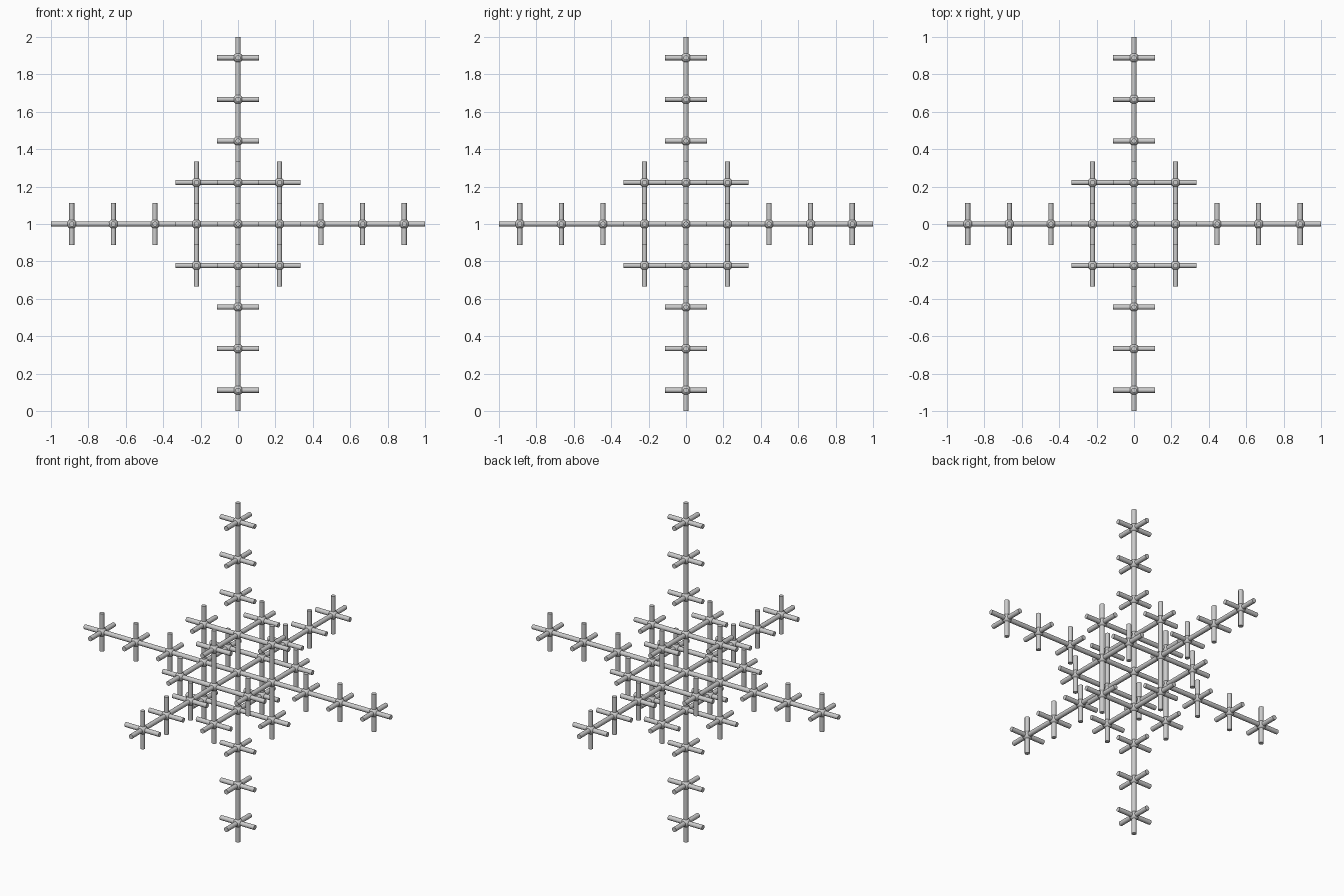
import bpy, bmesh
from math import pi
from mathutils import Matrix, Vector

if "Cube" in bpy.data.objects:
    bpy.data.objects.remove(bpy.data.objects["Cube"])

STEP = 2 / 9          # node spacing; each node carries six half-step rods
ROD_R, BALL_R = 0.0135, 0.026
CENTRE = Vector((0, 0, 1))

# one jack-shaped unit: three crossed rods and a small ball
def make_unit():
    bm = bmesh.new()
    for rot in (Matrix(), Matrix.Rotation(pi / 2, 4, 'X'), Matrix.Rotation(pi / 2, 4, 'Y')):
        bmesh.ops.create_cone(bm, cap_ends=True, segments=16, radius1=ROD_R,
                              radius2=ROD_R, depth=STEP, matrix=rot)
    bmesh.ops.create_uvsphere(bm, u_segments=16, v_segments=10, radius=BALL_R)
    for f in bm.faces:
        f.smooth = len(f.verts) <= 4
    for e in bm.edges:
        e.smooth = len(e.link_faces) == 2 and e.calc_face_angle(0) < 0.7
    me = bpy.data.meshes.new("jack_unit")
    bm.to_mesh(me)
    bm.free()
    return me

unit = make_unit()

# lattice: six long arms of four units, plus the twelve edge units round the core
R = range(-4, 5)
for i in R:
    for j in R:
        for k in R:
            p = (i, j, k)
            on_arm = p.count(0) >= 2
            in_core = p.count(0) == 1 and max(map(abs, p)) == 1
            if on_arm or in_core:
                ob = bpy.data.objects.new("arm_unit" if on_arm else "core_unit", unit)
                ob.location = CENTRE + Vector(p) * STEP
                bpy.context.collection.objects.link(ob)
